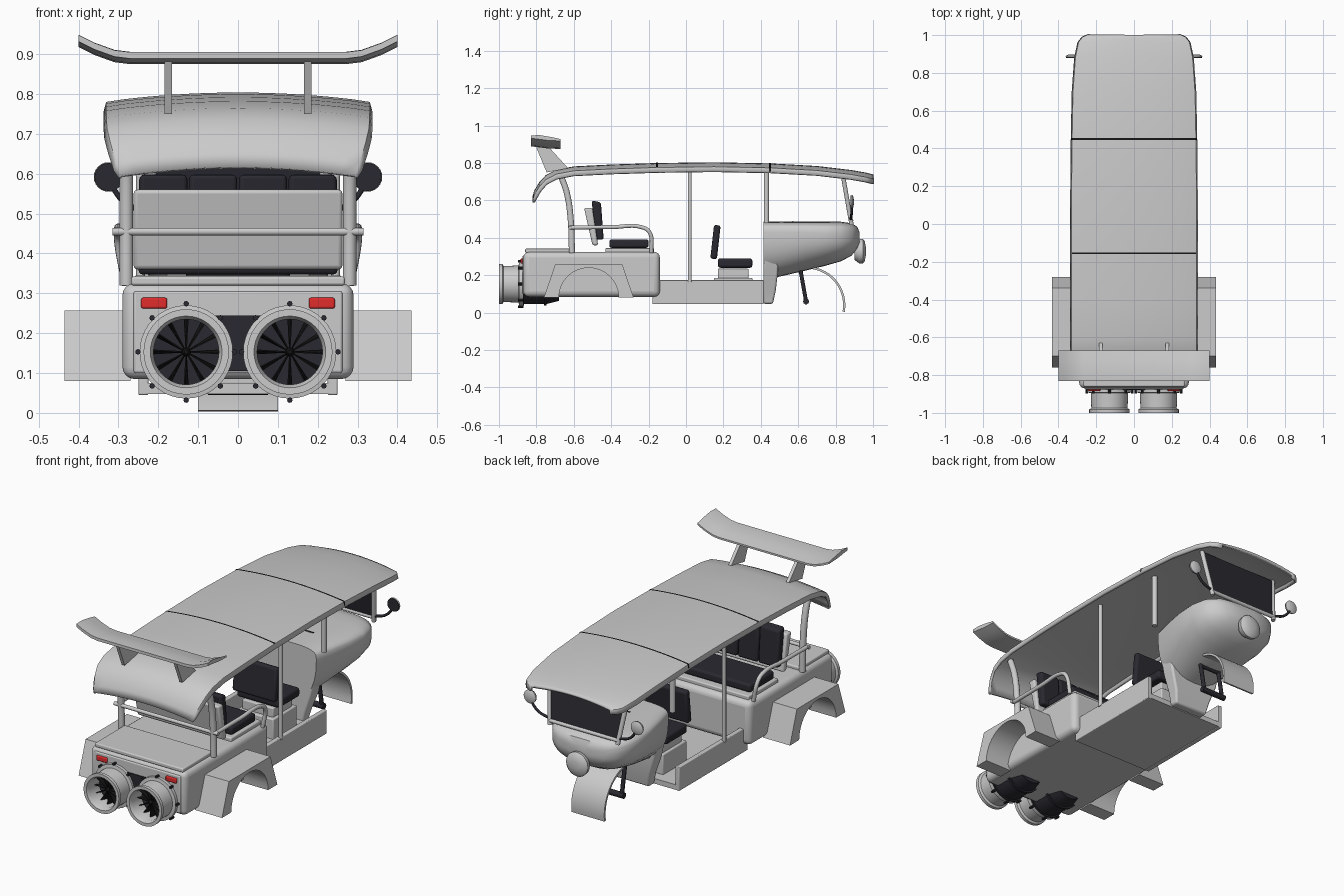
import bpy, bmesh, math
from mathutils import Vector

cube = bpy.data.objects.get("Cube")
if cube:
    bpy.data.objects.remove(cube)


def material(name, rgb):
    m = bpy.data.materials.new(name)
    m.use_nodes = True
    m.diffuse_color = (*rgb, 1)
    m.node_tree.nodes["Principled BSDF"].inputs["Base Color"].default_value = (*rgb, 1)
    return m


GREY = material("body grey", (0.6, 0.6, 0.6))
DARK = material("dark vinyl", (0.022, 0.022, 0.03))
BLACK = material("black trim", (0.008, 0.008, 0.008))
RED = material("lamp red", (0.75, 0.025, 0.025))


def finish(bm, name, mat, bevel=0, smooth=True, segments=3):
    bmesh.ops.recalc_face_normals(bm, faces=bm.faces)
    mesh = bpy.data.meshes.new(name)
    bm.to_mesh(mesh)
    bm.free()
    mesh.materials.append(mat)
    ob = bpy.data.objects.new(name, mesh)
    bpy.context.collection.objects.link(ob)
    if bevel:
        mod = ob.modifiers.new("bevel", 'BEVEL')
        mod.width, mod.segments, mod.limit_method = bevel, segments, 'ANGLE'
    if smooth:
        bpy.ops.object.select_all(action='DESELECT')
        ob.select_set(True)
        bpy.context.view_layer.objects.active = ob
        bpy.ops.object.shade_smooth_by_angle(angle=math.radians(35))
    return ob


def loft(rings, name, mat, closed=True, caps=True, **kw):
    """Skin a list of point rings."""
    bm = bmesh.new()
    rows = [[bm.verts.new(p) for p in r] for r in rings]
    n = len(rows[0])
    for a, b in zip(rows, rows[1:]):
        for i in range(n if closed else n - 1):
            j = (i + 1) % n
            bm.faces.new((a[i], a[j], b[j], b[i]))
    if caps:
        bm.faces.new(rows[0])
        bm.faces.new(rows[-1])
    return finish(bm, name, mat, **kw)


def box(name, x, y, z, mat, bevel=0, **kw):
    return side_profile(name, [(y[0], z[0]), (y[1], z[0]), (y[1], z[1]), (y[0], z[1])],
                        x[0], x[1], mat, bevel=bevel, **kw)


def side_profile(name, pts, x0, x1, mat, **kw):
    """Extrude a (y, z) outline across x."""
    return loft([[(x, y, z) for y, z in pts] for x in (x0, x1)], name, mat, **kw)


def lathe(name, profile, cx, cz, mat, n=40, caps=False):
    """Turn (radius, y) points about an axis along y."""
    rings = [[(cx + r * math.cos(2 * math.pi * i / n), y, cz + r * math.sin(2 * math.pi * i / n))
              for i in range(n)] for r, y in profile]
    return loft(rings, name, mat, caps=caps)


def tube(name, pts, radius, mat, smooth_path=True):
    cu = bpy.data.curves.new(name, 'CURVE')
    cu.dimensions, cu.bevel_depth, cu.bevel_resolution = '3D', radius, 3
    cu.use_fill_caps, cu.resolution_u = True, 6
    sp = cu.splines.new('BEZIER' if smooth_path else 'POLY')
    if smooth_path:
        sp.bezier_points.add(len(pts) - 1)
        for bp, p in zip(sp.bezier_points, pts):
            bp.co, bp.handle_left_type, bp.handle_right_type = p, 'AUTO', 'AUTO'
    else:
        sp.points.add(len(pts) - 1)
        for q, p in zip(sp.points, pts):
            q.co = (*p, 1)
    cu.materials.append(mat)
    ob = bpy.data.objects.new(name, cu)
    bpy.context.collection.objects.link(ob)
    return ob


# Roof: crowned sections with a turned-down lip and rear flap
def roof_row(y, z, w, lip=0.022):
    fs = [i / 8 for i in range(-8, 9)]
    row = [(w * 0.985 * f, y, z - 0.022 * f * f) for f in fs]
    return [(-w, y, z - 0.022 - lip)] + row + [(w, y, z - 0.022 - lip)]


roof_path = [(-.815, .615, .297), (-.805, .65, .308), (-.78, .692, .32), (-.745, .73, .329),
             (-.69, .758, .331), (-.6, .775, .331), (-.4, .785, .331), (-.155, .793, .331),
             (.15, .797, .331), (.45, .791, .328), (.7, .777, .323), (.88, .756, .31),
             (.96, .742, .293), (.985, .736, .273), (1, .732, .24)]
roof = loft([roof_row(*p, lip=.004 if i == 0 else .022) for i, p in enumerate(roof_path)],
            "roof", GREY, closed=False, caps=False)
shell = roof.modifiers.new("thickness", 'SOLIDIFY')
shell.thickness, shell.offset = 0.014, 0
for y, z in ((-.155, .802), (.45, .800)):
    loft([roof_row(y + d, z, .333) for d in (-.005, .005)], "roof_seam", BLACK,
         closed=False, caps=False)

# Rear wing on two struts
wing = [(-.40, .936), (-.36, .916), (-.31, .898), (-.27, .893), (0, .893),
        (.27, .893), (.31, .898), (.36, .916), (.40, .936)]
chord = [(-.83, .012), (-.78, .013), (-.72, .003), (-.67, -.008), (-.67, -.018), (-.74, -.015),
         (-.80, -.007), (-.83, -.004)]
loft([[(x, y, z + dz) for y, dz in chord] for x, z in wing], "rear_wing", GREY)
for s in (-1, 1):
    side_profile("wing_strut", [(-.80, .882), (-.73, .882), (-.63, .772), (-.745, .75)],
                 s * .166, s * .184, GREY)

# Rear body, deck and bench
box("rear_body", (-.29, .29), (-.87, -.14), (.085, .325), GREY, .03, segments=4)
box("rear_deck", (-.268, .268), (-.86, -.6), (.32, .342), GREY, .006)
box("tail_plate", (-.262, .262), (-.875, -.86), (.1, .305), GREY, .006)
box("tail_grille", (-.1, .1), (-.88, -.87), (.105, .245), DARK)
box("bench_base", (-.26, .26), (-.43, -.17), (.31, .345), GREY, .006)
box("bench_cushion", (-.25, .25), (-.41, -.2), (.347, .392), DARK, .012)
side_profile("bench_back_panel", [(-.5, .36), (-.47, .36), (-.5, .56), (-.545, .56)],
             -.262, .262, GREY, bevel=.01)
for i in range(4):
    x = -.25 + .125 * i
    side_profile("bench_back_pad", [(-.48, .39), (-.44, .39), (-.455, .59), (-.505, .6)],
                 x + .002, x + .123, DARK, bevel=.012)

# Wheel arches
arch = [(-.52 + .16 * math.cos(a), .08 + .16 * math.sin(a))
        for a in [math.pi * i / 16 for i in range(17)]]
for s in (-1, 1):
    side_profile("wheel_arch", [(-.76, .08), (-.70, .257), (-.34, .257), (-.28, .08)] + arch,
                 s * .27, s * .435, GREY)
    # Tail lamps, side rails, pillars and posts
    box("tail_lamp", sorted((s * .178, s * .243)), (-.884, -.87), (.262, .289), RED, .005)
    tube("side_rail", [(s * .3, -.62, .455), (s * .3, -.4, .457), (s * .3, -.23, .455),
                       (s * .3, -.195, .43), (s * .28, -.185, .32)], .011, GREY)
    tube("rear_pillar", [(s * .28, -.61, .32), (s * .28, -.615, .48), (s * .28, -.637, .64),
                         (s * .28, -.668, .73)], .017, GREY)
    tube("middle_post", [(s * .245, .02, .165), (s * .245, .02, .78)], .011, GREY, False)
    tube("cab_post", [(s * .22, .43, .48), (s * .22, .43, .775)], .015, GREY, False)
    tube("windscreen_post", [(s * .205, .885, .47), (s * .24, .838, .74)], .012, GREY, False)
    # Mirrors
    tube("mirror_arm", [(s * .21, .88, .5), (s * .28, .885, .525), (s * .325, .888, .58)],
         .007, DARK)
    lathe("mirror_shell", [(.036, .884), (.037, .89), (.025, .896), (.006, .898)],
          s * .325, .592, GREY, 24, True)
    lathe("mirror_glass", [(.035, .880), (.035, .885)], s * .325, .592, DARK, 24, True)
    # Floor sills
    box("floor_sill", sorted((s * .225, s * .25)), (-.18, .415), (.045, .175), GREY, .004)
tube("rear_cross_rail", [(-.315, -.62, .455), (.315, -.62, .455)], .01, GREY, False)

# Floor and driver seat
box("floor", (-.23, .23), (-.18, .415), (.047, .075), GREY)
box("seat_base", (-.11, .11), (.15, .355), (.07, .185), GREY, .006)
box("seat_box", (-.095, .095), (.17, .335), (.18, .235), GREY, .006)
box("seat_cushion", (-.13, .13), (.17, .355), (.24, .29), DARK, .014)
side_profile("seat_back", [(.13, .29), (.165, .285), (.185, .465), (.15, .47)],
             -.13, .13, DARK, bevel=.012)


# Nose cowl: flat-topped sections, fullest near the windscreen, closing to a rounded tip
def cowl_ring(y, w, top, mid, bottom, n=32):
    ring = []
    for i in range(n):
        a = 2 * math.pi * i / n
        c, s = math.cos(a), math.sin(a)
        e = 0.55 if s > 0 else 0.85
        h = top - mid if s > 0 else mid - bottom
        ring.append((math.copysign(abs(c) ** e, c) * w, y, mid + math.copysign(abs(s) ** e, s) * h))
    return ring


cowl = [(.415, .185, .487, .43, .175), (.52, .212, .487, .43, .197), (.64, .235, .487, .43, .225),
        (.75, .243, .487, .425, .252), (.83, .23, .486, .42, .275), (.885, .192, .478, .41, .305),
        (.915, .14, .46, .4, .34), (.928, .06, .43, .395, .37)]
loft([cowl_ring(*c) for c in cowl], "nose_cowl", GREY)
loft([[(-w, .415, z), (w, .415, z), (w, y, z), (-w, y, z)]
      for w, y, z in ((.1, .465, .047), (.115, .48, .12), (.15, .492, .22), (.165, .492, .3))],
     "leg_shield", GREY, bevel=.01)

# Windscreen, headlamp and handlebar
loft([[(s * w, y + d, z) for s, d in ((-1, 0), (1, 0), (1, .008), (-1, .008))]
      for w, y, z in ((.2, .878, .5), (.232, .838, .735))], "windscreen", DARK, smooth=False)
tube("windscreen_lower_frame", [(-.21, .884, .492), (.21, .884, .492)], .011, GREY, False)
lathe("headlamp", [(.045, .9), (.064, .925), (.066, .945), (.055, .955), (.02, .962)],
      0, .328, GREY, 32, True)
tube("handlebar", [(-.06, .57, .486), (.06, .57, .486)], .005, DARK, False)

# Front fork and mudguard
for s in (-1, 1):
    tube("fork_leg", [(s * .06, .608, .25), (s * .06, .642, .06)], .011, DARK, False)
tube("fork_axle", [(-.075, .642, .06), (.075, .642, .06)], .016, DARK, False)
tube("fork_bridge", [(-.06, .612, .22), (.06, .612, .22)], .011, DARK, False)
angles = [math.radians(-10 + 90 * i / 14) for i in range(15)]
curve = [(r, a) for r, seq in ((.207, angles), (.195, angles[::-1])) for a in seq]
side_profile("front_mudguard", [(.645 + r * math.cos(a), .04 + r * math.sin(a))
                                for r, a in curve], -.1, .1, GREY)

# Twin turbines
for s in (-1, 1):
    cx, cz = s * .13, .153
    lathe("turbine_nozzle", [(.117, -.872), (.117, -.892), (.099, -.895), (.096, -.975),
                             (.107, -.982), (.107, -1), (.09, -1), (.082, -.985), (.082, -.9)],
          cx, cz, GREY)
    lathe("turbine_barrel", [(.108, -.885), (.108, -.75), (.09, -.68)], cx, cz, DARK, caps=True)
    for y in (-.88, -.76):
        lathe("turbine_band", [(.1, y), (.116, y), (.116, y + .014), (.1, y + .014)], cx, cz, DARK)
    lathe("turbine_hub", [(.005, -.955), (.01, -.945), (.012, -.885)], cx, cz, BLACK, 16, True)
    for i in range(12):
        a = 2 * math.pi * i / 12
        out, side = Vector((math.cos(a), 0, math.sin(a))), Vector((-math.sin(a), 0, math.cos(a)))
        hub = Vector((cx, 0, cz))
        loft([[hub + out * r + side * t + Vector((0, y, 0)) for t, y in
               ((-w, -.94), (-w + .003, -.94), (w, -.905), (w - .003, -.905))]
              for r, w in ((.01, .002), (.082, .006))], "turbine_blade", BLACK, smooth=False)
    for i in range(8):
        a = math.pi * i / 4
        lathe("turbine_bolt", [(.007, -.897), (.007, -.868)],
              cx + .121 * math.cos(a), cz + .121 * math.sin(a), DARK, 8, True)
